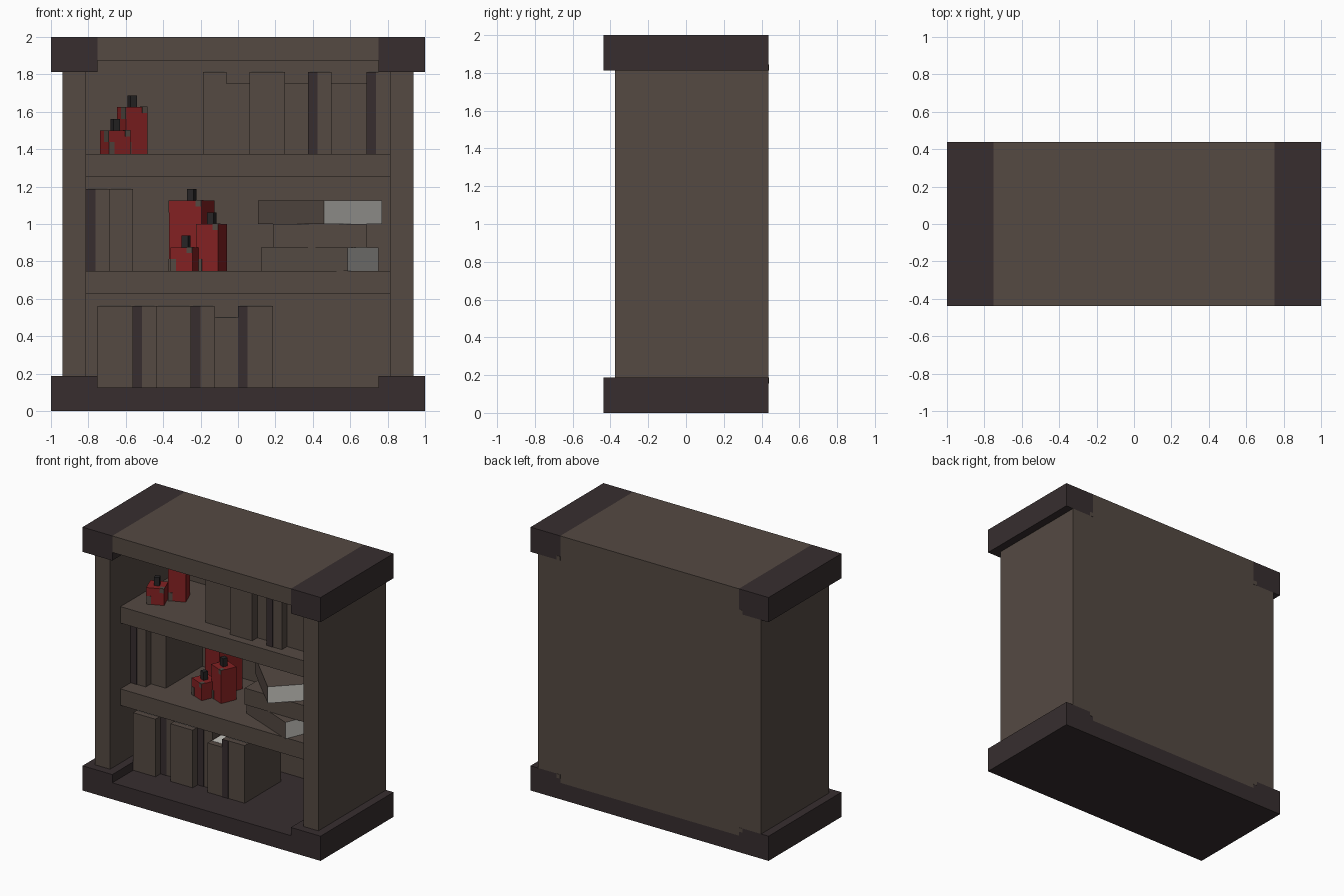
import bpy, bmesh, math
from mathutils import Matrix, Vector

if "Cube" in bpy.data.objects:
    bpy.data.objects.remove(bpy.data.objects["Cube"])

U = 1 / 16  # grid unit all parts are sized in


def material(name, rgb):
    m = bpy.data.materials.new(name)
    m.use_nodes = True
    m.diffuse_color = (*rgb, 1)
    m.node_tree.nodes["Principled BSDF"].inputs["Base Color"].default_value = (*rgb, 1)
    return m


WOOD = material("brown wood", (0.089, 0.067, 0.055))
DARK = material("dark wood", (0.038, 0.027, 0.028))
RED = material("red wax", (0.23, 0.015, 0.016))
WICK = material("black wick", (0.02, 0.018, 0.019))
PAGE = material("pale pages", (0.58, 0.565, 0.53))


def box(name, lo, hi, *mats, rule=None, at=(0, 0, 0), turn=0):
    """Box between two corners in grid units, turned about z and moved to at."""
    lo, hi = Vector(lo) * U, Vector(hi) * U
    bm = bmesh.new()
    bmesh.ops.create_cube(bm, size=1)
    size = hi - lo
    bmesh.ops.transform(bm, verts=bm.verts, matrix=Matrix.Translation((lo + hi) / 2)
                        @ Matrix.Diagonal((*size, 1)))
    bm.normal_update()
    if rule:
        for f in bm.faces:
            f.material_index = rule(f.normal)
    mesh = bpy.data.meshes.new(name)
    bm.to_mesh(mesh)
    bm.free()
    for m in mats:
        mesh.materials.append(m)
    ob = bpy.data.objects.new(name, mesh)
    ob.location = Vector(at) * U
    ob.rotation_euler.z = math.radians(turn)
    bpy.context.collection.objects.link(ob)
    return ob


# Cabinet: boards, end caps, sides and back
box("top_board", (-12, -7, 30), (12, 7, 32), WOOD)
box("base_board", (-12, -7, 0), (12, 7, 2), DARK)
for side, s in (("left", 1), ("right", -1)):
    def span(a, b):
        return sorted((s * a, s * b))
    for level, z0, z1, notch in (("base", 0, 3, 2.5), ("top", 29, 32, 29)):
        a, b = span(12, 16)
        box(f"{side}_{level}_cap", (a, -7, z0), (b, 7, z1), DARK)
        # Clipped inner corner of the cap on the back
        a, b = span(12, 12.5)
        box(f"{side}_{level}_cap_notch", (a, 7, notch), (b, 7.03, notch + 0.5), WOOD)
    a, b = span(13, 15)
    box(f"{side}_side", (a, -6, 3), (b, 7, 29), WOOD)
box("back_panel", (-13, 6, 3), (13, 7, 29), WOOD)
box("back_panel_foot", (-12, 6, 2), (12, 7, 3), WOOD)
box("back_panel_head", (-12, 6, 29), (12, 7, 30), WOOD)
for name, z in (("lower_shelf", 10), ("upper_shelf", 20)):
    box(name, (-13, -4, z), (13, 6, z + 2), WOOD)


# Upright books: left edge, width, front, height, has dark spine stripe
def book_row(name, z, books):
    for i, (x, w, y, h, stripe) in enumerate(books, 1):
        label = f"{name}_book_{i}"
        box(label, (x, y, z), (x + w, y + 7, z + h), WOOD)
        box(label + "_pages", (x + 0.15, y + 0.7, z + h),
            (x + w - 0.15, y + 6.9, z + h + 0.03), PAGE)
        if stripe:
            box(label + "_stripe", (x, y - 0.05, z), (x + 0.8, y, z + h), DARK)


book_row("bottom", 2, [(-12, 3, -3, 7, 0), (-9, 2, -2, 7, 1), (-7, 3, -3, 7, 0),
                       (-4, 2, -2, 7, 1), (-2, 2, -3, 6, 0), (0, 3, -3, 7, 1)])
book_row("middle", 12, [(-13, 2, -2, 7, 1), (-11, 2, -1, 7, 0)])
book_row("upper", 22, [(-3, 2, -2, 7, 0), (-1, 2, -2, 6, 0), (1, 3, -3, 7, 0),
                       (4, 2, -2, 6, 0), (6, 2, -3, 7, 1), (8, 3, -2, 6, 0),
                       (11, 2, -3, 7, 1)])

# Stack of lying books with pages showing on the ends and back
for i, turn in enumerate((-22.5, 0, -45)):
    box(f"lying_book_{i + 1}", (-4, -3.5, 0), (4, 3.5, 2), WOOD, PAGE,
        rule=lambda n: int(abs(n.x) > 0.5 or n.y > 0.5),
        at=(7, 0.5, 12 + 2 * i), turn=turn)


# Candles with wicks and worn corner patches
def candle(name, x, y, z, w, h, turn):
    place = {"at": (x, y, z), "turn": turn}
    r = w / 2
    box(name, (-r, -r, 0), (r, r, h), RED, **place)
    box(name + "_wick", (-0.3, -0.3, h), (0.3, 0.3, h + 1), WICK, **place)
    p, t = 0.5, 0.04
    box(name + "_front_low_patch", (-r, -r - t, 0), (-r + p, -r, 2 * p), WOOD, **place)
    box(name + "_front_high_patch", (r - p, -r - t, h - p), (r, -r, h), WOOD, **place)
    box(name + "_side_patch", (-r - t, -r, h - 2 * p), (-r, -r + 2 * p, h), WOOD, **place)
    box(name + "_top_patch", (r - p, -r, h), (r, -r + p, h + t), WOOD, **place)


candle("upper_tall_candle", -9.05, 1.6, 22, 2, 4, 22.5)
candle("upper_short_candle", -10.5, -0.5, 22, 2, 2, 22.5)
candle("middle_tall_candle", -3.95, 2.9, 12, 3, 6, -22.5)
candle("middle_medium_candle", -2.25, 0.5, 12, 2, 4, -22.5)
candle("middle_short_candle", -4.45, -0.1, 12, 2, 2, -22.5)
